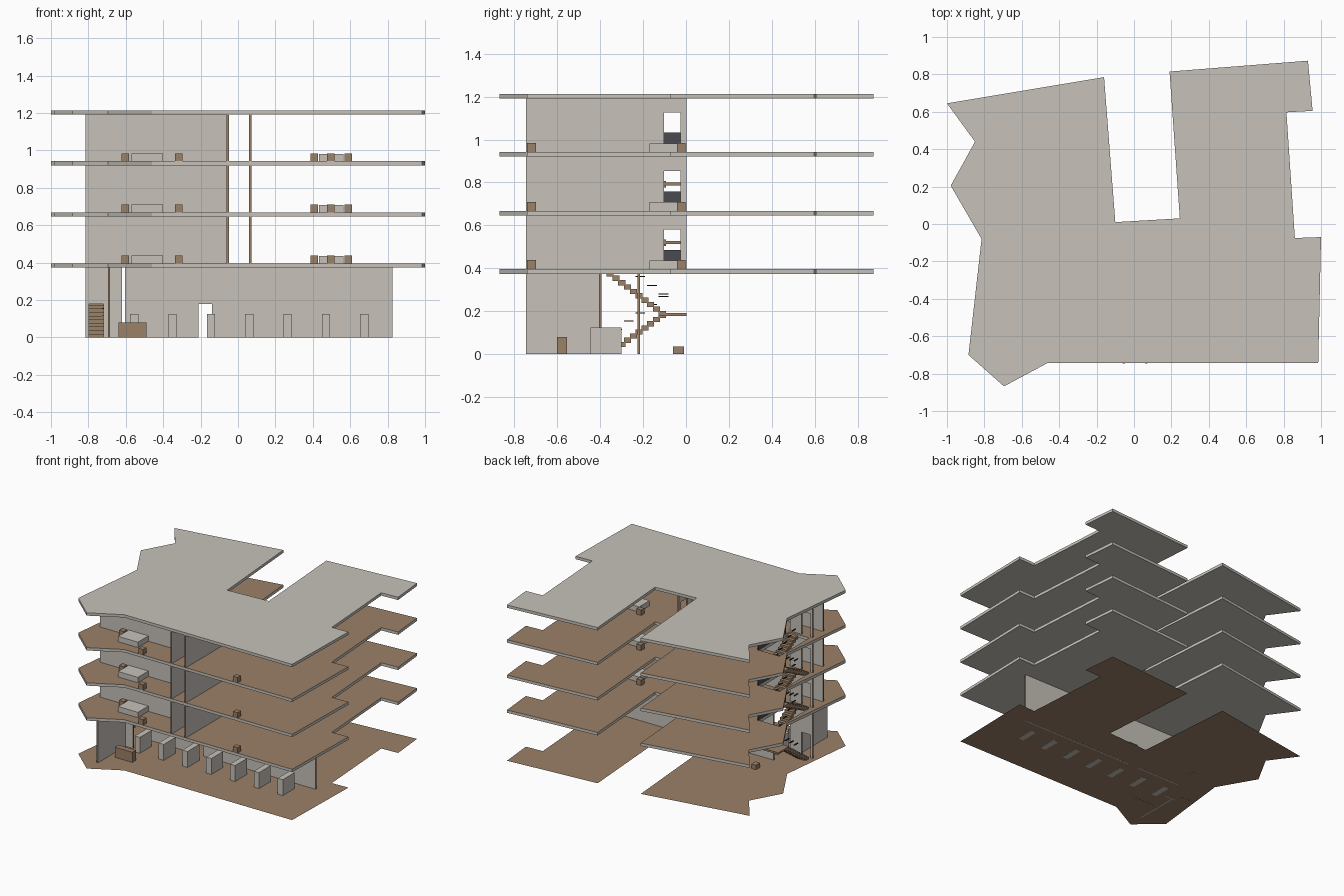
import bpy, bmesh
from mathutils import Vector

if "Cube" in bpy.data.objects:
    bpy.data.objects.remove(bpy.data.objects["Cube"])


def make_material(name, rgb):
    m = bpy.data.materials.new(name)
    m.use_nodes = True
    m.diffuse_color = (*rgb, 1)
    m.node_tree.nodes["Principled BSDF"].inputs["Base Color"].default_value = (*rgb, 1)
    return m


CONCRETE = make_material("concrete", (0.57, 0.54, 0.49))
TIMBER = make_material("timber", (0.33, 0.22, 0.14))
SLATE = make_material("dark slate", (0.07, 0.07, 0.08))
BLACK = make_material("black", (0.015, 0.015, 0.015))


def finish(name, bm, *mats):
    mesh = bpy.data.meshes.new(name)
    bm.to_mesh(mesh)
    bm.free()
    for m in mats:
        mesh.materials.append(m)
    ob = bpy.data.objects.new(name, mesh)
    bpy.context.collection.objects.link(ob)
    return ob


def add_box(bm, xs, ys, zs):
    lo, hi = Vector((xs[0], ys[0], zs[0])), Vector((xs[1], ys[1], zs[1]))
    verts = bmesh.ops.create_cube(bm, size=1)["verts"]
    for v in verts:
        v.co = (lo + hi) / 2 + v.co * (hi - lo)


def box(name, xs, ys, zs, mat):
    bm = bmesh.new()
    add_box(bm, xs, ys, zs)
    return finish(name, bm, mat)


def wall(name, axis, at, span, zs, door=None, door_height=0.18):
    """Thin wall along an axis (0 = x, 1 = y) with timber end faces and one doorway."""
    bm = bmesh.new()
    thick = (at - 0.006, at + 0.006)

    def piece(run, heights):
        add_box(bm, *((run, thick) if axis == 0 else (thick, run)), heights)

    if door:
        piece((span[0], door[0]), zs)
        piece((door[1], span[1]), zs)
        piece(door, (zs[0] + door_height, zs[1]))
    else:
        piece(span, zs)
    bm.normal_update()
    for f in bm.faces:
        f.material_index = int(abs(f.normal[axis]) > 0.9)
    finish(name, bm, CONCRETE, TIMBER)


# Shared floor outline
OUTLINE = [(-1, 0.645), (-0.85, 0.44), (-0.98, 0.205), (-0.815, -0.08),
           (-0.885, -0.70), (-0.695, -0.868), (-0.46, -0.742), (0.985, -0.742),
           (1, -0.07), (0.86, -0.075), (0.815, 0.597), (0.955, 0.605),
           (0.93, 0.873), (0.19, 0.815), (0.245, 0.03), (-0.10, 0.01), (-0.16, 0.785)]


def slab(name, top, thick, top_mat, hole=False):
    bm = bmesh.new()
    face = bm.faces.new([bm.verts.new((x, y, top - thick)) for x, y in OUTLINE])
    if thick:
        up = bmesh.ops.extrude_face_region(bm, geom=[face])["geom"]
        bmesh.ops.translate(bm, vec=(0, 0, thick),
                            verts=[g for g in up if isinstance(g, bmesh.types.BMVert)])
        bmesh.ops.recalc_face_normals(bm, faces=bm.faces)
    bm.normal_update()
    for f in bm.faces:
        f.material_index = int(f.normal.z > 0.5)
    ob = finish(name, bm, CONCRETE, top_mat)
    if hole:
        # Stairwell opening
        cutter = box("stairwell_cutter", (-0.80, -0.625), (-0.375, -0.005),
                     (top - 0.1, top + 0.1), CONCRETE)
        cutter.hide_render = True
        mod = ob.modifiers.new("stairwell", "BOOLEAN")
        mod.object, mod.operation, mod.solver = cutter, "DIFFERENCE", "EXACT"
        bpy.context.view_layer.objects.active = ob
        bpy.ops.object.modifier_apply(modifier=mod.name)
        bpy.data.objects.remove(cutter)


# Ground, storeys and roof
T = 0.022
FLOORS = [0.396, 0.668, 0.942]
ROOF = 1.213
slab("ground_floor", 0.001, 0, TIMBER)
for i, z in enumerate(FLOORS):
    slab(f"floor_slab_{i + 1}", z, T, TIMBER, hole=True)
slab("roof_slab", ROOF, T, CONCRETE)

# Ground storey walls
low = (0, FLOORS[0] - T)
wall("entrance_side_wall", 1, -0.69, (-0.745, -0.406), low)
wall("stair_front_wall", 0, -0.40, (-0.815, -0.62), low, (-0.797, -0.72))
wall("long_ground_wall", 0, -0.22, (-0.605, 0.825), low, (-0.21, -0.138))

# Seven ground blocks and the desk
for i in range(7):
    x = -0.555 + 0.205 * i
    box(f"ground_block_{i + 1}", (x - 0.022, x + 0.022), (-0.445, -0.30), (0, 0.125), CONCRETE)
box("reception_desk", (-0.64, -0.49), (-0.60, -0.555), (0, 0.08), TIMBER)
box("ground_stool", (-0.595, -0.555), (-0.06, -0.01), (0, 0.036), TIMBER)

# Upper storeys: walls, beds, stools and stair guard
for i, z in enumerate(FLOORS):
    n = i + 1
    span = (z, (FLOORS + [ROOF])[n] - T)
    wall(f"corridor_wall_right_{n}", 1, -0.055, (-0.745, 0.003), span, (-0.103, -0.025), 0.185)
    wall(f"corridor_wall_left_{n}", 1, 0.065, (-0.745, 0.003), span, (-0.103, -0.025), 0.185)
    wall(f"bedroom_wall_{n}", 0, -0.525, (-0.815, -0.061), span)
    wall(f"stair_wall_{n}", 0, -0.40, (-0.815, -0.62), span, (-0.797, -0.72))
    box(f"front_bed_{n}", (-0.57, -0.40), (-0.66, -0.531), (z, z + 0.042), CONCRETE)
    box(f"rear_bed_{n}", (0.432, 0.565), (-0.17, -0.04), (z, z + 0.04), CONCRETE)
    for j, (x, y) in enumerate([(-0.602, -0.553), (-0.318, -0.72), (0.495, -0.72),
                                (0.408, -0.022), (0.59, -0.022)]):
        box(f"stool_{n}_{j + 1}", (x - 0.02, x + 0.02), (y - 0.02, y + 0.02),
            (z, z + 0.042), TIMBER)
    box(f"stair_guard_{n}", (-0.624, -0.616), (-0.34, 0), (z, z + 0.09), SLATE)

# Two-flight stairs with half landings
STEPS = 10
Y0, Y1 = -0.37, -0.10
for i, (a, b) in enumerate(zip([0] + FLOORS[:2], FLOORS)):
    mid = a + (b - a) * 0.485
    stairs, rail = bmesh.new(), bmesh.new()
    run = (Y1 - Y0) / STEPS
    for k in range(STEPS):
        y = Y0 + run * k
        up = a + (mid - a) * (k + 1) / STEPS
        down = b - (b - mid) * (k + 0.5) / STEPS
        add_box(stairs, (-0.797, -0.72), (y, y + run + 0.006), (max(up - 0.024, a), up))
        add_box(stairs, (-0.705, -0.63), (y, y + run + 0.006), (down - 0.024, down))
        if k % 2:
            add_box(rail, (-0.727, -0.717), (y, y + 0.045), (up + 0.075, up + 0.08))
            add_box(rail, (-0.708, -0.698), (y, y + 0.045), (down + 0.075, down + 0.08))
    add_box(stairs, (-0.797, -0.63), (Y1, 0.003), (mid - 0.014, mid))
    finish(f"staircase_{i + 1}", stairs, TIMBER)
    finish(f"handrail_{i + 1}", rail, BLACK)
